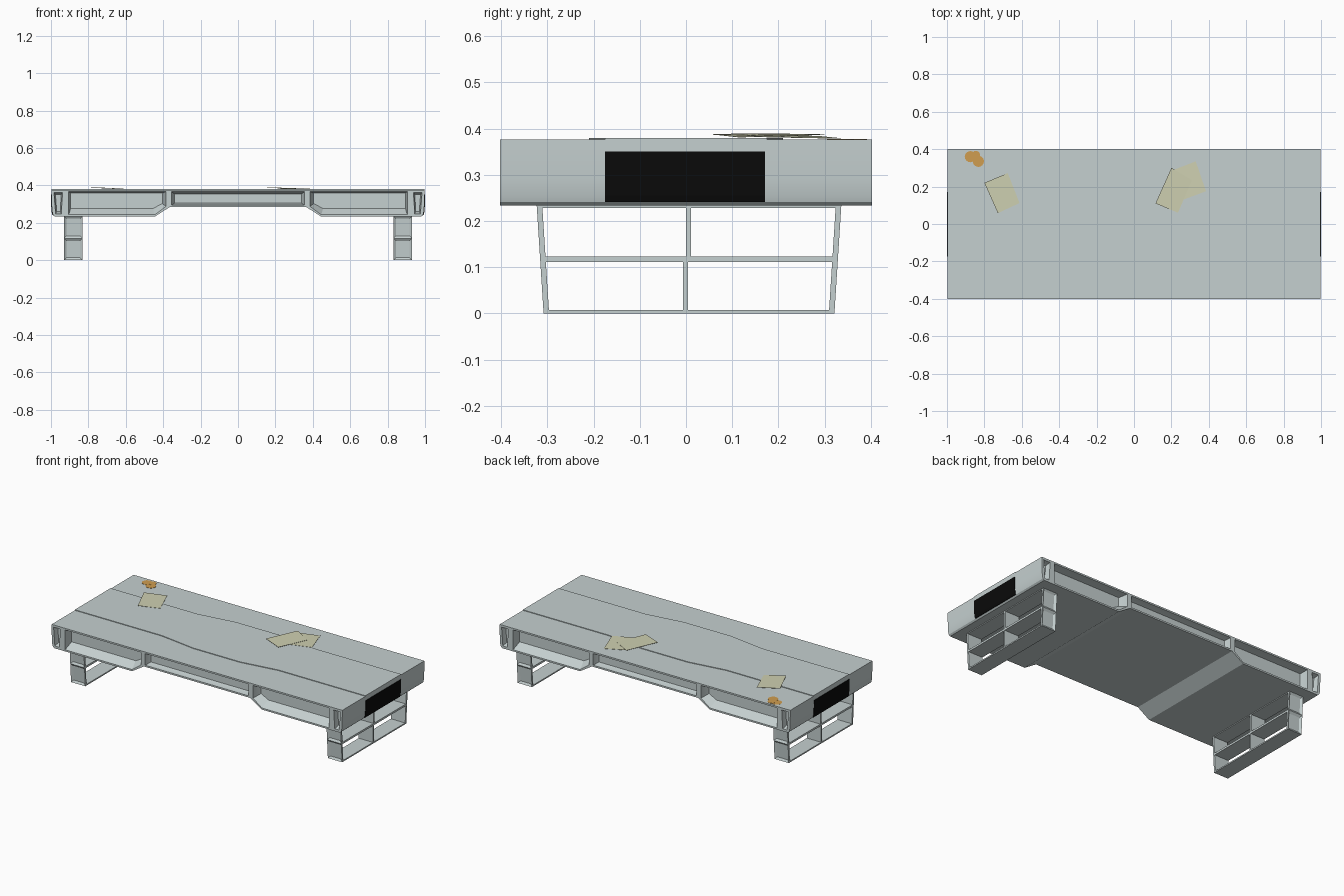
import bpy, bmesh, math
from mathutils import Vector

if "Cube" in bpy.data.objects:
    bpy.data.objects.remove(bpy.data.objects["Cube"])


def material(name, r, g, b):
    m = bpy.data.materials.new(name)
    m.diffuse_color = (r, g, b, 1)
    m.use_nodes = True
    m.node_tree.nodes["Principled BSDF"].inputs["Base Color"].default_value = m.diffuse_color
    return m


GREY = material("pale_grey_plastic", 0.56, 0.63, 0.63)
BLACK = material("black_vent", 0.003, 0.003, 0.003)
PAPER = material("cream_paper", 0.62, 0.63, 0.44)
ORANGE = material("orange_stain", 0.63, 0.34, 0.08)


def loft(bm, rings):
    """Closed solid through matching rings of points; returns its faces."""
    vs = [[bm.verts.new(p) for p in r] for r in rings]
    n = len(vs[0])
    faces = [bm.faces.new(vs[0]), bm.faces.new(vs[-1])]
    for a, b in zip(vs, vs[1:]):
        faces += [bm.faces.new((a[i], a[(i + 1) % n], b[(i + 1) % n], b[i])) for i in range(n)]
    bmesh.ops.recalc_face_normals(bm, faces=faces)
    return faces


def box(bm, x0, x1, y0, y1, z0, z1):
    return loft(bm, [[(x0, y0, z), (x1, y0, z), (x1, y1, z), (x0, y1, z)] for z in (z0, z1)])


def finish(name, bm, mat):
    me = bpy.data.meshes.new(name)
    bm.to_mesh(me)
    bm.free()
    me.materials.append(mat)
    ob = bpy.data.objects.new(name, me)
    bpy.context.collection.objects.link(ob)
    return ob


def xz(profile, y):
    return [(x, y, z) for x, z in profile]


def mirror_x(profile):
    return [(-x, z) for x, z in profile]


# Table body: front outline extruded along y
END = [(0.997, 0.376), (0.997, 0.35), (0.996, 0.29), (0.993, 0.255), (0.989, 0.241), (0.98, 0.233)]
half = END + [(0.445, 0.233), (0.365, 0.284)]
outline = half + mirror_x(half)[::-1]
bm = bmesh.new()
loft(bm, [xz(outline, -0.402), xz(outline, 0.402)])
body = finish("table_body", bm, GREY)

# Recessed pockets in both long sides: (outer outline, inner outline, depth)
side_pocket = ([(0.905, 0.366), (0.385, 0.366), (0.385, 0.288), (0.445, 0.243), (0.905, 0.243)],
               [(0.895, 0.358), (0.405, 0.358), (0.405, 0.303), (0.455, 0.276), (0.895, 0.276)], 0.05)
end_pocket = ([(0.984, 0.362), (0.938, 0.362), (0.945, 0.248), (0.975, 0.248)],
              [(0.976, 0.35), (0.946, 0.35), (0.95, 0.26), (0.969, 0.26)], 0.03)
mid_pocket = ([(-0.355, 0.366), (0.355, 0.366), (0.355, 0.294), (-0.355, 0.294)],
              [(-0.34, 0.354), (0.34, 0.354), (0.34, 0.305), (-0.34, 0.305)], 0.035)
pockets = [mid_pocket]
for o, i, d in (side_pocket, end_pocket):
    pockets += [(o, i, d), (mirror_x(o), mirror_x(i), d)]
bm = bmesh.new()
for o, i, d in pockets:
    for s in (-1, 1):
        loft(bm, [xz(o, s * 0.42), xz(o, s * 0.401), xz(i, s * (0.402 - d))])
cutter = finish("pocket_cutter", bm, GREY)
cutter.hide_render = True
mod = body.modifiers.new("pockets", "BOOLEAN")
mod.operation, mod.solver, mod.object = "DIFFERENCE", "EXACT", cutter
bpy.context.view_layer.update()
dg = bpy.context.evaluated_depsgraph_get()
cut_mesh = bpy.data.meshes.new_from_object(body.evaluated_get(dg))
body.modifiers.clear()
body.data = cut_mesh
bpy.data.objects.remove(cutter)
bpy.context.view_layer.objects.active = body
body.select_set(True)
bpy.ops.object.shade_smooth_by_angle(angle=math.radians(25))
body.select_set(False)

# Slightly raised centre panel of the top, wider in the middle
edge = [(-0.997, 0.175), (-0.40, 0.175), (-0.16, 0.21), (0.16, 0.21), (0.40, 0.175), (0.997, 0.175)]
plan = edge + [(x, -y) for x, y in edge[::-1]]
bm = bmesh.new()
loft(bm, [[(x, y, z) for x, y in plan] for z in (0.374, 0.380)])
finish("top_centre_panel", bm, GREY)

# Black vent plates following both ends
vent = [(0.997, 0.35), (0.996, 0.29), (0.993, 0.255), (0.989, 0.241)]
for s, name in ((-1, "left_vent"), (1, "right_vent")):
    ring = [(s * (x + 0.003), z) for x, z in vent] + [(s * (x - 0.004), z) for x, z in vent[::-1]]
    bm = bmesh.new()
    loft(bm, [xz(ring, -0.175), xz(ring, 0.171)])
    finish(name, bm, BLACK)

# Legs: open frames with slanted, pocketed end walls
SHIFT = 0.0065


def wall_y(z):
    return 0.3145 + 0.015 * z / 0.235


for s, name in ((-1, "left_leg"), (1, "right_leg")):
    x0, x1 = sorted((s * 0.93, s * 0.832))
    bm = bmesh.new()
    for t in (-1, 1):
        for z0, z1 in ((0.0, 0.117), (0.117, 0.235)):
            rings = []
            for z in (z0, z1):
                yo, yi = SHIFT + t * wall_y(z), SHIFT + t * (wall_y(z) - 0.012)
                rings.append([(x0, yo, z), (x1, yo, z), (x1, yi, z), (x0, yi, z)])
            outer = max(loft(bm, rings), key=lambda f: f.normal.y * t)
            bmesh.ops.inset_individual(bm, faces=[outer], thickness=0.019, depth=0)
            for v in outer.verts:          # push the pocket floor in, narrowing it slightly
                v.co.y -= t * 0.009
    for z0, z1 in ((0.0, 0.008), (0.111, 0.123), (0.228, 0.236)):
        w = wall_y(z0) - 0.006
        box(bm, x0, x1, SHIFT - w, SHIFT + w, z0, z1)
    box(bm, x0, x1, -0.006, 0.004, 0.004, 0.115)
    box(bm, x0, x1, 0.0, 0.011, 0.118, 0.232)
    finish(name, bm, GREY)


# Loose paper sheets, each lifted a little at one edge
def sheet(name, corners):
    bm = bmesh.new()
    loft(bm, [[(x, y, z + dz) for x, y, z in corners] for dz in (0, 0.0012)])
    finish(name, bm, PAPER)


sheet("left_paper", [(-0.80, 0.22, 0.388), (-0.675, 0.272, 0.382),
                     (-0.612, 0.112, 0.381), (-0.728, 0.058, 0.387)])
sheet("back_paper", [(0.20, 0.285, 0.383), (0.33, 0.335, 0.378),
                     (0.385, 0.175, 0.381), (0.25, 0.125, 0.385)])
sheet("front_paper", [(0.20, 0.30, 0.387), (0.115, 0.11, 0.388),
                      (0.235, 0.06, 0.386), (0.31, 0.235, 0.384)])

# Orange spill made of overlapping thin discs
bm = bmesh.new()
for k, (cx, cy, r) in enumerate([(-0.875, 0.36, 0.03), (-0.832, 0.335, 0.03), (-0.845, 0.368, 0.023)]):
    rim = [(cx + r * math.cos(a * math.pi / 8), cy + r * math.sin(a * math.pi / 8)) for a in range(16)]
    loft(bm, [[(x, y, z) for x, y in rim] for z in (0.375, 0.3772 + 0.0003 * k)])
finish("orange_spill", bm, ORANGE)
